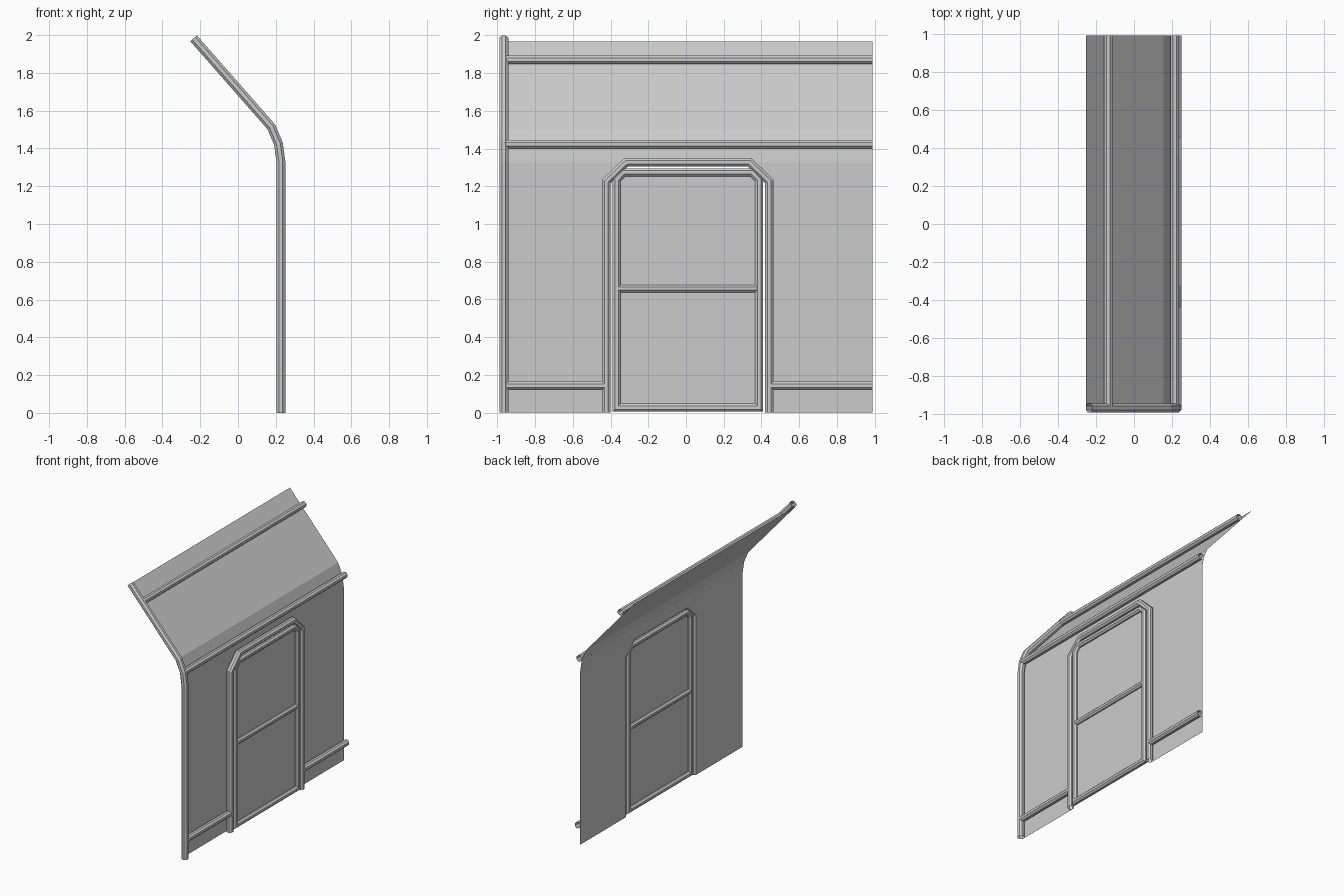
import bpy, math
from mathutils import Vector

if "Cube" in bpy.data.objects:
    bpy.data.objects.remove(bpy.data.objects["Cube"])

R = 0.0235      # half width of a tube, flat to flat
CX = 0.227      # centre plane of the upright framing
CY = 0.01       # centre of the doorway


def make_object(name, verts, faces):
    mesh = bpy.data.meshes.new(name)
    mesh.from_pydata([tuple(v) for v in verts], [], faces)
    mesh.update()
    ob = bpy.data.objects.new(name, mesh)
    bpy.context.collection.objects.link(ob)
    return ob


def miter_sides(path, normal, closed=False):
    """In-plane sideways vectors that keep mitred offsets at constant width."""
    n, out = len(path), []
    for i in range(n):
        prev = path[i - 1] if (closed or i > 0) else None
        nxt = path[(i + 1) % n] if (closed or i < n - 1) else None
        sides = []
        if prev is not None:
            sides.append((path[i] - prev).normalized().cross(normal))
        if nxt is not None:
            sides.append((nxt - path[i]).normalized().cross(normal))
        s = sum(sides, Vector()).normalized()
        out.append(s / s.dot(sides[0]))
    return out


def tube(name, points, normal, r=R, closed=False, sides=8):
    path, normal = [Vector(p) for p in points], Vector(normal)
    rad = r / math.cos(math.pi / sides)
    verts, faces = [], []
    for p, s in zip(path, miter_sides(path, normal, closed)):
        for k in range(sides):
            a = 2 * math.pi * (k + 0.5) / sides
            verts.append(p + s * rad * math.cos(a) + normal * rad * math.sin(a))
    n = len(path)
    for i in range(n if closed else n - 1):
        j = (i + 1) % n
        for k in range(sides):
            m = (k + 1) % sides
            faces.append((i * sides + k, i * sides + m, j * sides + m, j * sides + k))
    return make_object(name, verts, faces)


def arch(half, z_bend, half_top, z_top, x, z0=0.0):
    """Doorway outline with clipped upper corners."""
    left = [(x, CY - half, z0), (x, CY - half, z_bend), (x, CY - half_top, z_top)]
    return left + [(x, 2 * CY - y, z) for x, y, z in reversed(left)]


# bent end post
Y0, Y1 = -0.966, 0.99
profile = [(CX, 0), (CX, 1.33), (0.214, 1.425), (0.176, 1.515), (-0.235, 1.983)]
post = [(x, Y0, z) for x, z in profile]
tube("end_post", post, (0, 1, 0))

# bent wall sheet on the inner side of the post, with the doorway cut out
path = [Vector(p) for p in post]
inner = [p - s * R for p, s in zip(path, miter_sides(path, Vector((0, -1, 0))))]
if inner[0].x > CX:
    inner = [2 * p - q for p, q in zip(path, inner)]
verts = []
for p in inner:
    verts += [(p.x, Y0, p.z), (p.x, Y1, p.z)]
door_hole = arch(0.432, 1.226, 0.326, 1.324, inner[0].x)
h = len(verts)
verts += door_hole
faces = [(2 * i, 2 * i + 1, 2 * i + 3, 2 * i + 2) for i in range(1, len(inner) - 1)]
faces += [(0, h, h + 1, 2), (2, h + 1, h + 2), (2, h + 2, h + 3, 3),
          (3, h + 3, h + 4), (3, h + 4, h + 5, 1)]
make_object("wall_sheet", verts, faces)

# horizontal rails
RAIL = 0.0225
for name, x, z, ya, yb in (("roof_rail", -0.136, 1.871, Y0, Y1),
                           ("eave_rail", 0.214, 1.424, Y0, Y1),
                           ("low_rail_left", CX, 0.143, Y0, CY - 0.432),
                           ("low_rail_right", CX, 0.143, CY + 0.432, Y1)):
    tube(name, [(x, ya, z), (x, yb, z)], (1, 0, 0), RAIL)

# door frame, door leaf frame and middle bar
tube("door_frame", arch(0.432, 1.226, 0.326, 1.328, CX), (1, 0, 0), RAIL)
tube("door_leaf_frame", arch(0.378, 1.235, 0.341, 1.274, CX, 0.026), (1, 0, 0), 0.0215, True)
tube("door_middle_bar", [(CX, CY - 0.378, 0.657), (CX, CY + 0.378, 0.657)], (1, 0, 0), 0.02)

# door panel in the middle of the leaf frame
make_object("door_panel", arch(0.397, 1.243, 0.349, 1.292, CX, 0.006), [tuple(range(6))])
